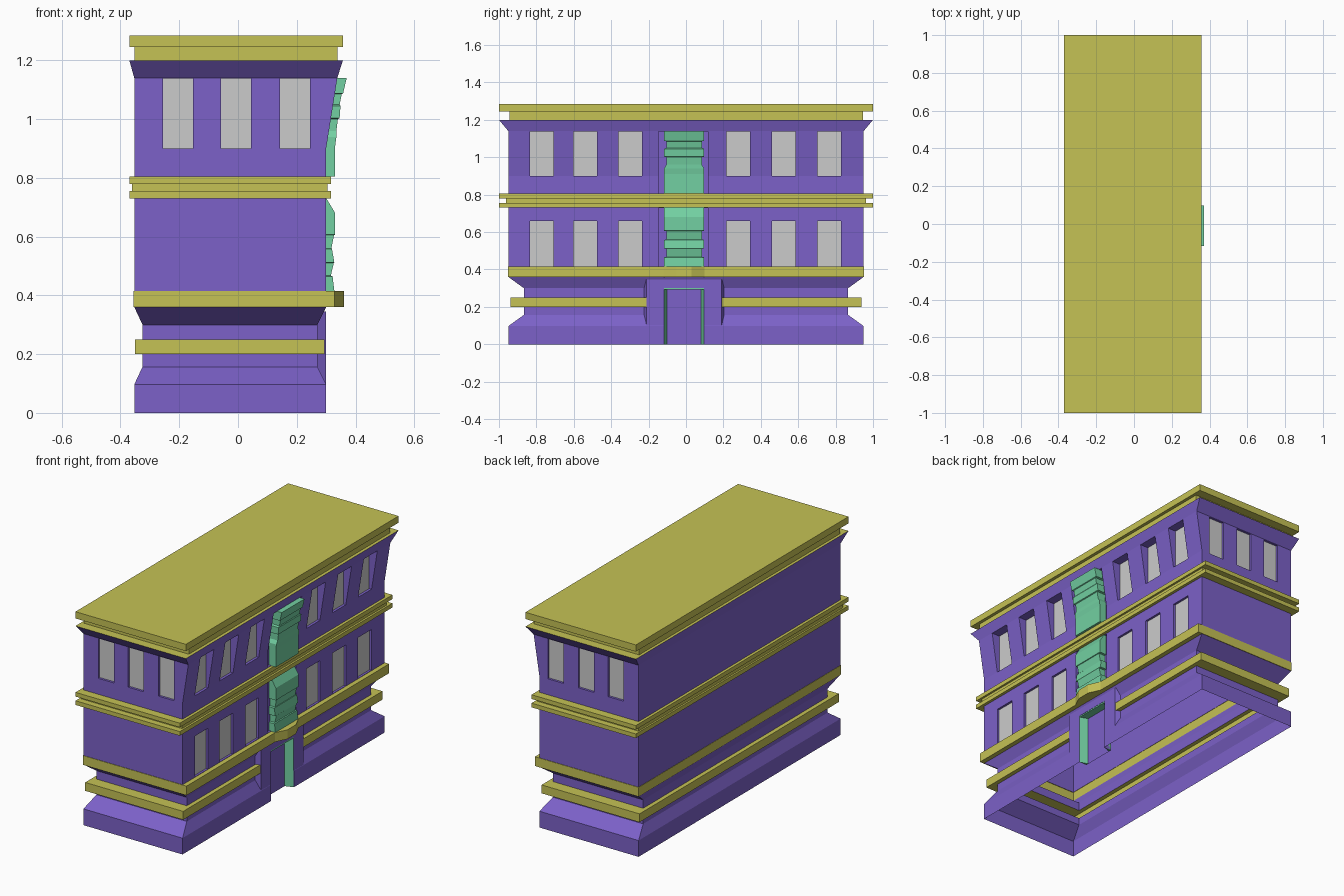
import bpy, bmesh

if "Cube" in bpy.data.objects:
    bpy.data.objects.remove(bpy.data.objects["Cube"])

def material(name, rgb):
    m = bpy.data.materials.new(name)
    m.diffuse_color = (*rgb, 1)
    m.use_nodes = True
    m.node_tree.nodes["Principled BSDF"].inputs["Base Color"].default_value = m.diffuse_color
    return m

PURPLE = material("purple_wall", (0.20, 0.12, 0.58))
YELLOW = material("yellow_trim", (0.56, 0.54, 0.09))
GREEN = material("green_ornament", (0.17, 0.63, 0.36))

def finish(name, bm, *mats):
    bmesh.ops.recalc_face_normals(bm, faces=bm.faces)
    me = bpy.data.meshes.new(name)
    bm.to_mesh(me)
    bm.free()
    for m in mats:
        me.materials.append(m)
    ob = bpy.data.objects.new(name, me)
    bpy.context.collection.objects.link(ob)
    return ob

def loft(bm, rings, mats=None):
    """Bridge rings of equal point count and cap both ends."""
    rows = [[bm.verts.new(p) for p in r] for r in rings]
    n = len(rows[0])
    for k, (a, b) in enumerate(zip(rows, rows[1:])):
        for i in range(n):
            f = bm.faces.new((a[i], a[(i + 1) % n], b[(i + 1) % n], b[i]))
            f.material_index = mats[k] if mats else 0
    bm.faces.new(rows[0][::-1])
    bm.faces.new(rows[-1]).material_index = mats[-1] if mats else 0

def rect(z, x0, x1, y0, y1):
    return [(x0, y0, z), (x1, y0, z), (x1, y1, z), (x0, y1, z)]

def box(bm, x0, x1, y0, y1, z0, z1):
    loft(bm, [rect(z0, x0, x1, y0, y1), rect(z1, x0, x1, y0, y1)])

def prism(bm, pts, z0, z1):
    loft(bm, [[(x, y, z) for x, y in pts] for z in (z0, z1)])

def boolean(ob, tool, op):
    mod = ob.modifiers.new(op, 'BOOLEAN')
    mod.operation, mod.solver, mod.object = op, 'EXACT', tool
    bpy.context.view_layer.objects.active = ob
    bpy.ops.object.modifier_apply(modifier=mod.name)
    bpy.data.objects.remove(tool)

# Building shell: z, left x, right x, half depth, colour going up (0 wall, 1 trim)
levels = [
    (0, -.353, .30, .95, 0), (.097, -.353, .30, .95, 0),
    (.157, -.325, .27, .867, 0), (.20, -.325, .27, .867, 1),
    (.20, -.35, .295, .937, 1), (.25, -.35, .295, .937, 1),
    (.25, -.325, .27, .867, 0), (.30, -.325, .27, .867, 0),
    (.36, -.353, .30, .95, 1),
    (.36, -.355, .328, .953, 1), (.415, -.355, .328, .953, 1),
    (.415, -.353, .30, .95, 0), (.73, -.353, .30, .95, 1),
    (.73, -.37, .317, 1, 1), (.755, -.37, .317, 1, 1),
    (.755, -.36, .305, .962, 1), (.78, -.36, .305, .962, 1),
    (.78, -.37, .317, 1, 1), (.805, -.37, .317, 1, 1),
    (.805, -.353, .30, .95, 0), (.90, -.353, .30, .95, 0),
    (1.14, -.353, .338, .95, 0), (1.20, -.37, .357, 1, 1),
    (1.20, -.353, .338, .945, 1), (1.245, -.353, .338, .945, 1),
    (1.245, -.37, .357, 1, 1), (1.285, -.37, .357, 1, 1)]
bm = bmesh.new()
loft(bm, [rect(z, a, b, -h, h) for z, a, b, h, _ in levels], [l[4] for l in levels])
building = finish("building", bm, PURPLE, YELLOW)

# Door surround brings the lower wall forward
bm = bmesh.new()
prism(bm, [(.2, -.225), (.268, -.225), (.299, -.21), (.299, .19), (.268, .205), (.2, .205)], .05, .345)
boolean(building, finish("door_surround", bm, PURPLE), 'UNION')

# Window openings and their grey panes
cut, panes = bmesh.new(), bmesh.new()
def window(x0, x1, y0, y1, z0, z1, pane):
    box(cut, x0, x1, y0, y1, z0, z1)
    panes.faces.new([panes.verts.new(p) for p in pane])

E = .0015
for c in (-.772, -.538, -.297, .279, .523, .765):
    y0, y1 = c - .063, c + .063
    for z0, z1, x in ((.417, .66, .285), (.90, 1.138, .283)):
        window(x, .4, y0, y1, z0, z1,
               [(x + E, y0, z0), (x + E, y1, z0), (x + E, y1, z1), (x + E, y0, z1)])
for c in (-.204, -.007, .194):
    x0, x1 = c - .051, c + .051
    for s in (-1, 1):
        y0, y1 = sorted((s * .935, s * 1.1))
        y = s * (.935 + E)
        window(x0, x1, y0, y1, .90, 1.138,
               [(x0, y, .90), (x1, y, .90), (x1, y, 1.138), (x0, y, 1.138)])

# Ornament niches and doorway
for z0, z1 in ((.417, .728), (.807, 1.138)):
    box(cut, .285, .4, -.147, .118, z0, z1)
box(cut, .25, .4, -.117, .097, -.1, .30)
boolean(building, finish("openings", cut), 'DIFFERENCE')
me = finish("window_panes", panes)

# The shell is open underneath
bm = bmesh.new()
bm.from_mesh(building.data)
under = [f for f in bm.faces if all(v.co.z < 1e-4 for v in f.verts)]
bmesh.ops.delete(bm, geom=under, context='FACES')
bm.to_mesh(building.data)
bm.free()

# Door frame: splayed jambs and lintel
bm = bmesh.new()
for y, d in ((-.117, .016), (.097, -.016)):
    prism(bm, [(.299, y), (.251, y), (.251, y + d)], 0, .30)
box(bm, .251, .298, -.117, .097, .292, .2995)
finish("door_frame", bm, GREEN)

# Canopy above the door
bm = bmesh.new()
prism(bm, [(.31, -.12), (.328, -.12), (.361, -.05), (.361, .03), (.328, .10), (.31, .10)], .36, .415)
finish("door_canopy", bm, YELLOW)

# Carved ornaments: z, front x, half width
lower = [(.415, .328, .107), (.465, .322, .107), (.467, .316, .095), (.51, .326, .095),
         (.512, .328, .107), (.558, .320, .107), (.56, .318, .095), (.605, .327, .095),
         (.607, .331, .107), (.68, .331, .107), (.73, .301, .107)]
upper = [(.805, .331, .107), (.91, .331, .107), (.94, .335, .107), (.96, .335, .095),
         (1.00, .340, .095), (1.003, .346, .107), (1.045, .349, .107), (1.05, .346, .095),
         (1.085, .353, .095), (1.088, .358, .107), (1.14, .37, .107)]
for name, prof in (("lower_ornament", lower), ("upper_ornament", upper)):
    bm = bmesh.new()
    loft(bm, [rect(z, .28, x, -.01 - w, -.01 + w) for z, x, w in prof])
    finish(name, bm, GREEN)
